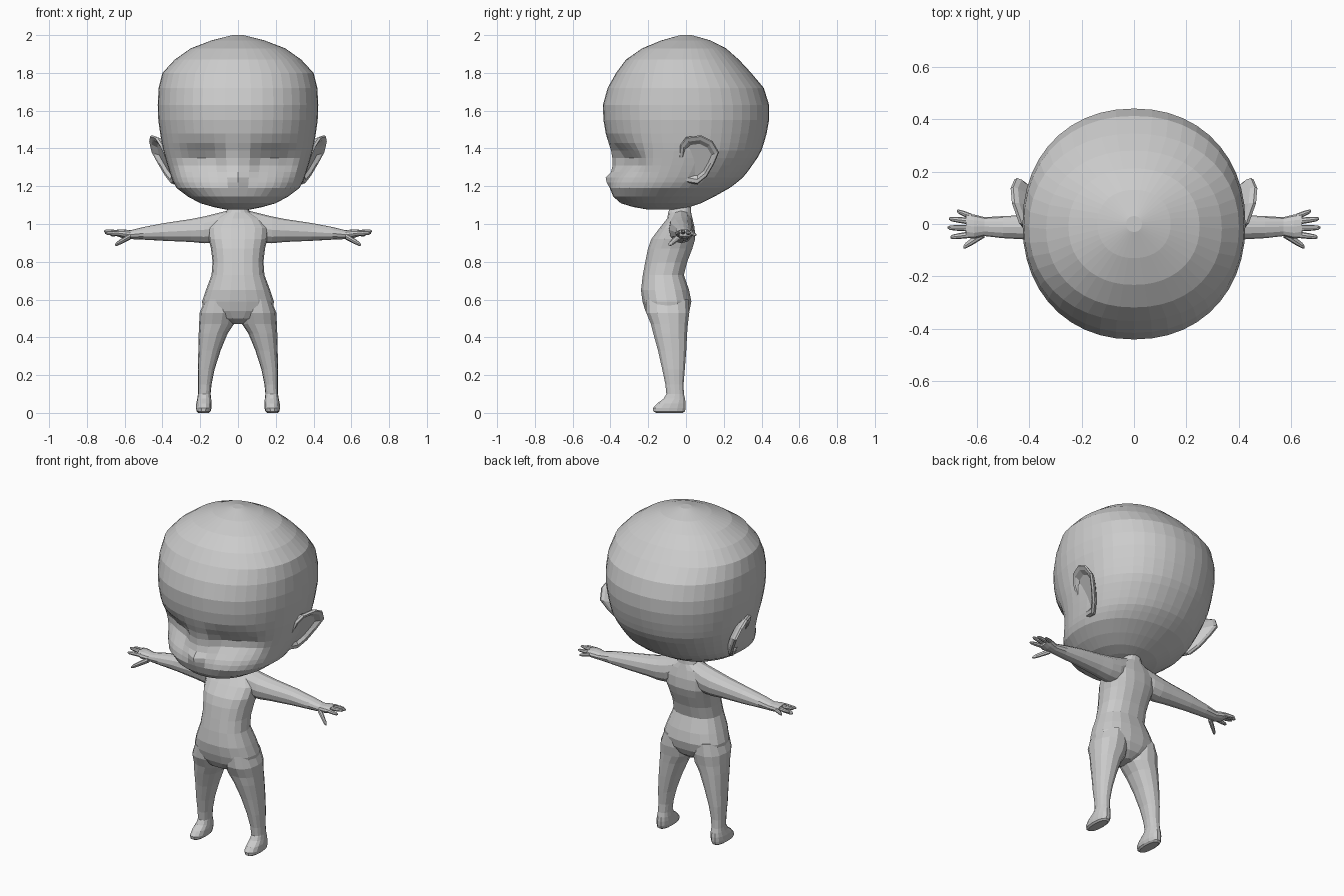
import bpy, bmesh
from math import sin, cos, pi, exp, copysign


def finish(name, bm, mirror=False):
    bmesh.ops.recalc_face_normals(bm, faces=bm.faces)
    me = bpy.data.meshes.new(name)
    bm.to_mesh(me)
    bm.free()
    ob = bpy.data.objects.new(name, me)
    bpy.context.collection.objects.link(ob)
    if mirror:
        ob.modifiers.new("mirror", 'MIRROR')
    return ob


def skin(bm, rings):
    """Bridge a list of closed point rings and cap both ends."""
    vs = [[bm.verts.new(p) for p in r] for r in rings]
    n = len(vs[0])
    for a, b in zip(vs, vs[1:]):
        for i in range(n):
            j = (i + 1) % n
            bm.faces.new((a[i], a[j], b[j], b[i]))
    bm.faces.new(vs[0])
    bm.faces.new(vs[-1])


def section(t, a0, a1, b0, b1, n, power, axis):
    """Superellipse ring at t along the axis, filling the given extents."""
    pts = []
    for i in range(n):
        c, s = cos(2 * pi * i / n), sin(2 * pi * i / n)
        a = (a0 + a1) / 2 + (a1 - a0) / 2 * copysign(abs(c) ** (2 / power), c)
        b = (b0 + b1) / 2 + (b1 - b0) / 2 * copysign(abs(s) ** (2 / power), s)
        pts.append((a, b, t) if axis == 'z' else (t, a, b))
    return pts


def loft(name, rows, n, power=2.0, axis='z', mirror=False, shape=None):
    bm = bmesh.new()
    skin(bm, [section(*r, n, power, axis) for r in rows])
    if shape:
        for v in bm.verts:
            shape(v.co)
    return finish(name, bm, mirror)


# Head: height, half width, front y, back y
head = [
    (1.076, .06, -.20, -.05), (1.09, .13, -.28, .02), (1.11, .20, -.345, .08),
    (1.145, .265, -.385, .15), (1.19, .325, -.402, .23), (1.22, .342, -.40, .27),
    (1.245, .352, -.397, .30), (1.275, .362, -.392, .325), (1.31, .373, -.388, .35),
    (1.35, .385, -.39, .378), (1.39, .396, -.397, .40), (1.43, .404, -.41, .413),
    (1.48, .412, -.425, .427), (1.55, .422, -.437, .44), (1.63, .425, -.44, .44),
    (1.72, .42, -.415, .412), (1.80, .40, -.37, .345), (1.87, .335, -.318, .28),
    (1.93, .25, -.232, .212), (1.972, .14, -.13, .13), (2.0, .03, -.03, .03)]


def face(co):
    # eye sockets and nose
    if co.y < -.1:
        dz = co.z - 1.335
        sock = .06 * exp(-((abs(co.x) - .19) / .12) ** 4 - (dz / .075) ** 2)
        nose = .03 * exp(-(co.x / .035) ** 2 - ((co.z - 1.238) / .028) ** 2)
        co.y += sock - nose


loft("head", [(z, -w, w, f, b) for z, w, f, b in head], 44, 2.15, shape=face)

# Ears: outline in y, z, leaning outward toward the top and back
outline = [(-.03, 1.42), (0, 1.46), (.08, 1.47), (.14, 1.44), (.175, 1.38), (.15, 1.32),
           (.11, 1.25), (.06, 1.21), (0, 1.22), (-.03, 1.27), (-.04, 1.34)]


def ear_ring(scale, dx):
    pts = []
    for y, z in outline:
        y, z = .06 + (y - .06) * scale, 1.34 + (z - 1.34) * scale
        pts.append((.345 + .42 * (z - 1.21) + .3 * (y - .06) + dx, y, z))
    return pts


bm = bmesh.new()
skin(bm, [ear_ring(*r) for r in
          ((.6, -.045), (.95, -.02), (1, -.005), (.95, .008), (.8, .004), (.65, -.015))])
finish("ear", bm, True)

# Torso: height, half width, front y, back y
torso = [
    (.47, .03, -.14, -.04), (.50, .12, -.195, 0), (.54, .185, -.217, .02),
    (.59, .19, -.232, .03), (.65, .17, -.24, .018), (.73, .14, -.23, -.01),
    (.80, .135, -.217, .008), (.87, .143, -.203, .035), (.92, .155, -.185, .05),
    (.98, .16, -.14, .047), (1.03, .125, -.1, .035), (1.06, .065, -.095, .028),
    (1.10, .045, -.08, .025)]
loft("torso", [(z, -w, w, f, b) for z, w, f, b in torso], 18, 2.4)

# Legs and feet: height, inner x, outer x, front y, back y
legs = [
    (.60, .03, .175, -.215, .015), (.53, .01, .203, -.213, .02), (.47, .022, .206, -.188, .012),
    (.42, .055, .208, -.175, .008), (.33, .092, .21, -.15, .003), (.23, .124, .213, -.127, -.005),
    (.15, .14, .211, -.11, -.012), (.10, .145, .212, -.105, -.01), (.075, .142, .216, -.12, -.004),
    (.05, .14, .221, -.155, 0), (.025, .14, .222, -.177, 0), (.008, .145, .22, -.175, -.004),
    (0, .155, .21, -.16, -.015)]
loft("leg", legs, 14, 2.3, mirror=True)

# Arms and palms: x, back and front y, bottom and top z
arms = [
    (.05, -.085, .03, .95, 1.072), (.12, -.09, .038, .90, 1.055), (.18, -.09, .04, .898, 1.04),
    (.25, -.08, .038, .905, 1.026), (.39, -.06, .035, .911, 1.005), (.50, -.054, .03, .917, .984),
    (.57, -.046, .026, .92, .967), (.61, -.056, .036, .925, .972), (.64, -.052, .04, .935, .97)]
loft("arm", arms, 12, 2.1, 'x', True)

# Fingers and thumb: root point, tip point, root radius
digits = [
    ("little_finger", (.62, .028, .95), (.675, .05, .942), .012),
    ("ring_finger", (.62, .01, .953), (.705, .02, .953), .013),
    ("middle_finger", (.62, -.016, .955), (.71, -.014, .962), .013),
    ("index_finger", (.62, -.04, .952), (.70, -.05, .95), .013),
    ("thumb", (.57, -.035, .935), (.65, -.088, .89), .017)]
for name, p, q, r in digits:
    rows = []
    for t, k in ((0, 1), (.6, .85), (.9, .65), (1, .3)):
        x, y, z = (a + (b - a) * t for a, b in zip(p, q))
        rows.append((x, y - r * k, y + r * k, z - r * k, z + r * k))
    loft(name, rows, 8, 2, 'x', True)
